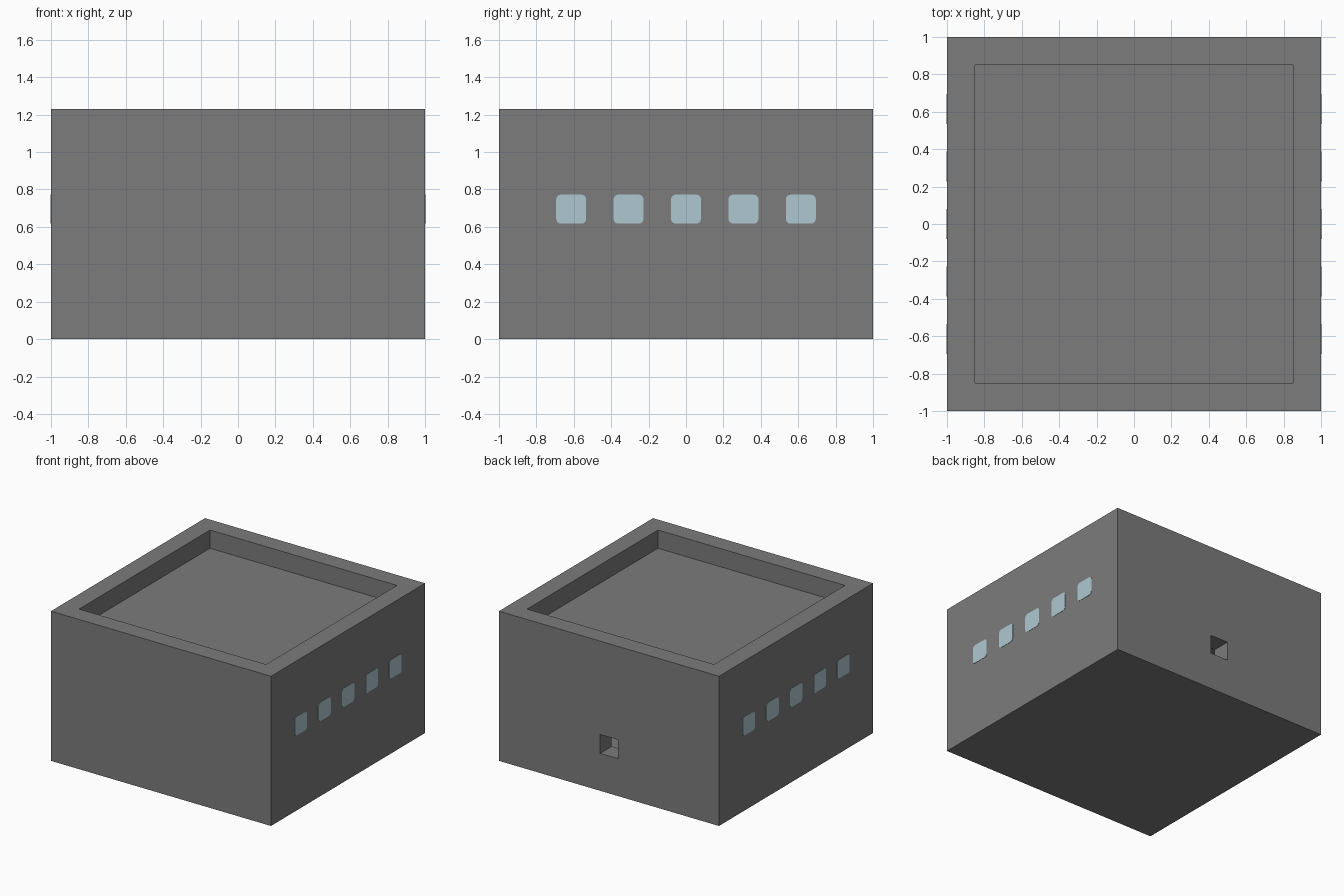
import bpy
import bmesh
from mathutils import Matrix, Vector

cube = bpy.data.objects.get("Cube")
if cube:
    bpy.data.objects.remove(cube, do_unlink=True)

HEIGHT = 1.23
WALL = 0.15
INNER = 2 - 2 * WALL
ROOF = HEIGHT - WALL


def material(name, colour):
    mat = bpy.data.materials.new(name)
    mat.use_nodes = True
    mat.diffuse_color = colour
    mat.node_tree.nodes["Principled BSDF"].inputs["Base Color"].default_value = colour
    return mat


concrete = material("grey concrete", (0.2, 0.2, 0.2, 1))
glass = material("pale blue glass", (0.42, 0.58, 0.63, 1))


def box(name, centre, size, mat, corner=0):
    """Box, optionally with its edges along x rounded."""
    bm = bmesh.new()
    bmesh.ops.create_cube(bm, size=1, matrix=Matrix.Diagonal((*size, 1)))
    if corner:
        edges = [e for e in bm.edges
                 if abs((e.verts[0].co - e.verts[1].co).normalized().x) > 0.9]
        bmesh.ops.bevel(bm, geom=edges, offset=corner, segments=4,
                        profile=0.5, affect='EDGES')
    mesh = bpy.data.meshes.new(name)
    bm.to_mesh(mesh)
    bm.free()
    mesh.materials.append(mat)
    obj = bpy.data.objects.new(name, mesh)
    obj.location = Vector(centre)
    bpy.context.collection.objects.link(obj)
    return obj


def cut(target, name, centre, size):
    """Subtract a box from the target and discard the cutter."""
    cutter = box(name, centre, size, concrete)
    cutter.hide_render = True
    mod = target.modifiers.new(name, 'BOOLEAN')
    mod.operation = 'DIFFERENCE'
    mod.solver = 'EXACT'
    mod.object = cutter
    bpy.context.view_layer.objects.active = target
    bpy.ops.object.modifier_apply(modifier=name)
    bpy.data.objects.remove(cutter, do_unlink=True)


# Building block with a sunken roof, a hollow room and a vent through the back wall
building = box("building", (0, 0, HEIGHT / 2), (2, 2, HEIGHT), concrete)
cut(building, "roof_recess", (0, 0, ROOF + 0.5), (INNER, INNER, 1))
room_height = ROOF - 2 * WALL
cut(building, "room", (0, 0, WALL + room_height / 2), (INNER, INNER, room_height))
cut(building, "back_vent", (0, 1, 0.385), (0.16, 0.4, 0.155))

# Row of rounded window panes on both sides
for side, x in (("left", 1), ("right", -1)):
    for i in range(5):
        box(f"{side}_window_{i + 1}", (x, (i - 2) * 0.307, 0.695),
            (0.005, 0.16, 0.155), glass, corner=0.025)
